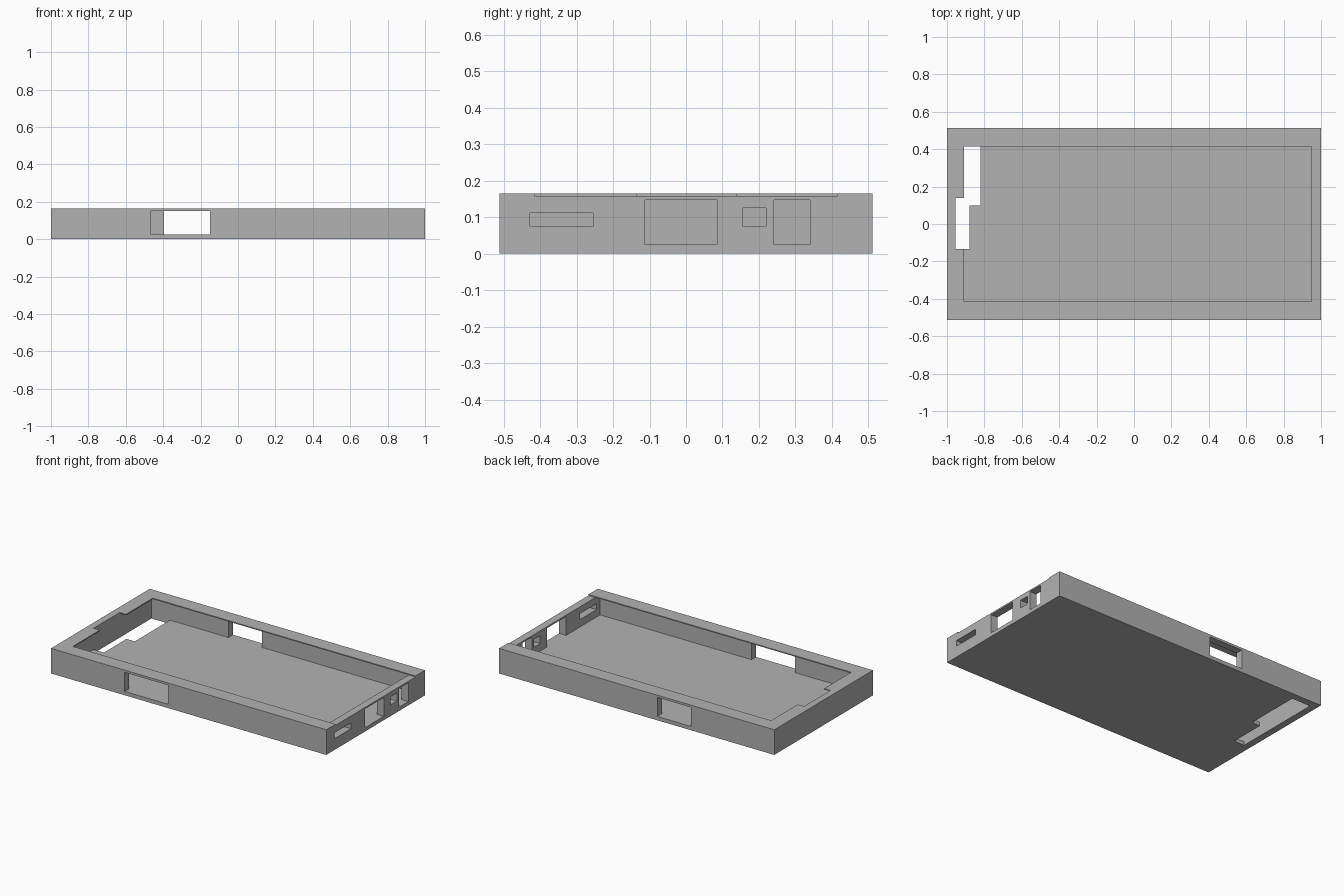
import bpy
from mathutils import Vector

cube = bpy.data.objects.get("Cube")
if cube:
    bpy.data.objects.remove(cube, do_unlink=True)

# Plain grey plastic
grey = bpy.data.materials.new("grey plastic")
grey.use_nodes = True
colour = (0.448, 0.448, 0.448, 1)
grey.diffuse_color = colour
grey.node_tree.nodes["Principled BSDF"].inputs["Base Color"].default_value = colour


def box(name, x, y, z):
    """Box spanning the (low, high) ranges x, y and z."""
    lo, hi = (Vector(v) for v in zip(x, y, z))
    bpy.ops.mesh.primitive_cube_add(size=1, location=(lo + hi) / 2)
    ob = bpy.context.object
    ob.name = name
    ob.scale = hi - lo
    bpy.ops.object.transform_apply(location=True, rotation=False, scale=True)
    ob.data.materials.append(grey)
    return ob


def cut(target, x, y, z):
    """Remove a box-shaped volume from target."""
    cutter = box("cutter", x, y, z)
    cutter.hide_render = True
    mod = target.modifiers.new("cut", 'BOOLEAN')
    mod.operation = 'DIFFERENCE'
    mod.solver = 'EXACT'
    mod.object = cutter
    bpy.context.view_layer.objects.active = target
    bpy.ops.object.modifier_apply(modifier=mod.name)
    mesh = cutter.data
    bpy.data.objects.remove(cutter, do_unlink=True)
    bpy.data.meshes.remove(mesh)


HALF_Y, TOP = 0.512, 0.165
FLOOR, LIP = 0.025, 0.158          # floor surface, underside of the lip
IN_Y, LIP_Y = 0.465, 0.415         # cavity and lip opening half widths
IN_L, IN_R = -0.955, 0.95          # cavity ends
ABOVE, BELOW = 0.3, -0.1

case = box("tray_case", (-1, 1), (-HALF_Y, HALF_Y), (0, TOP))

# Cavity under a thin lip, open at the port end
cut(case, (IN_L, IN_R), (-IN_Y, IN_Y), (FLOOR, LIP))
cut(case, (-0.91, 1.1), (-LIP_Y, LIP_Y), (LIP, ABOVE))

# Notch in the end lip
cut(case, (IN_L, -0.8), (-0.135, 0.138), (LIP - 0.03, ABOVE))

# Stepped opening in the floor
cut(case, (IN_L, -0.88), (-0.135, 0.2), (BELOW, 0.08))
cut(case, (IN_L, -0.82), (0.1, IN_Y), (BELOW, 0.08))

# Windows in the long walls
cut(case, (-0.465, -0.15), (-0.6, -0.4), (FLOOR, 0.15))
cut(case, (-0.395, -0.15), (0.4, 0.6), (FLOOR, 0.15))

# Ports in the end wall
for y, z in (((-0.428, -0.255), (0.074, 0.112)),
             ((-0.112, 0.085), (FLOOR, 0.148)),
             ((0.157, 0.22), (0.074, 0.126)),
             ((0.242, 0.34), (FLOOR, 0.148))):
    cut(case, (0.9, 1.1), y, z)

# One colour over the whole case
case.data.materials.clear()
case.data.materials.append(grey)
for face in case.data.polygons:
    face.material_index = 0
